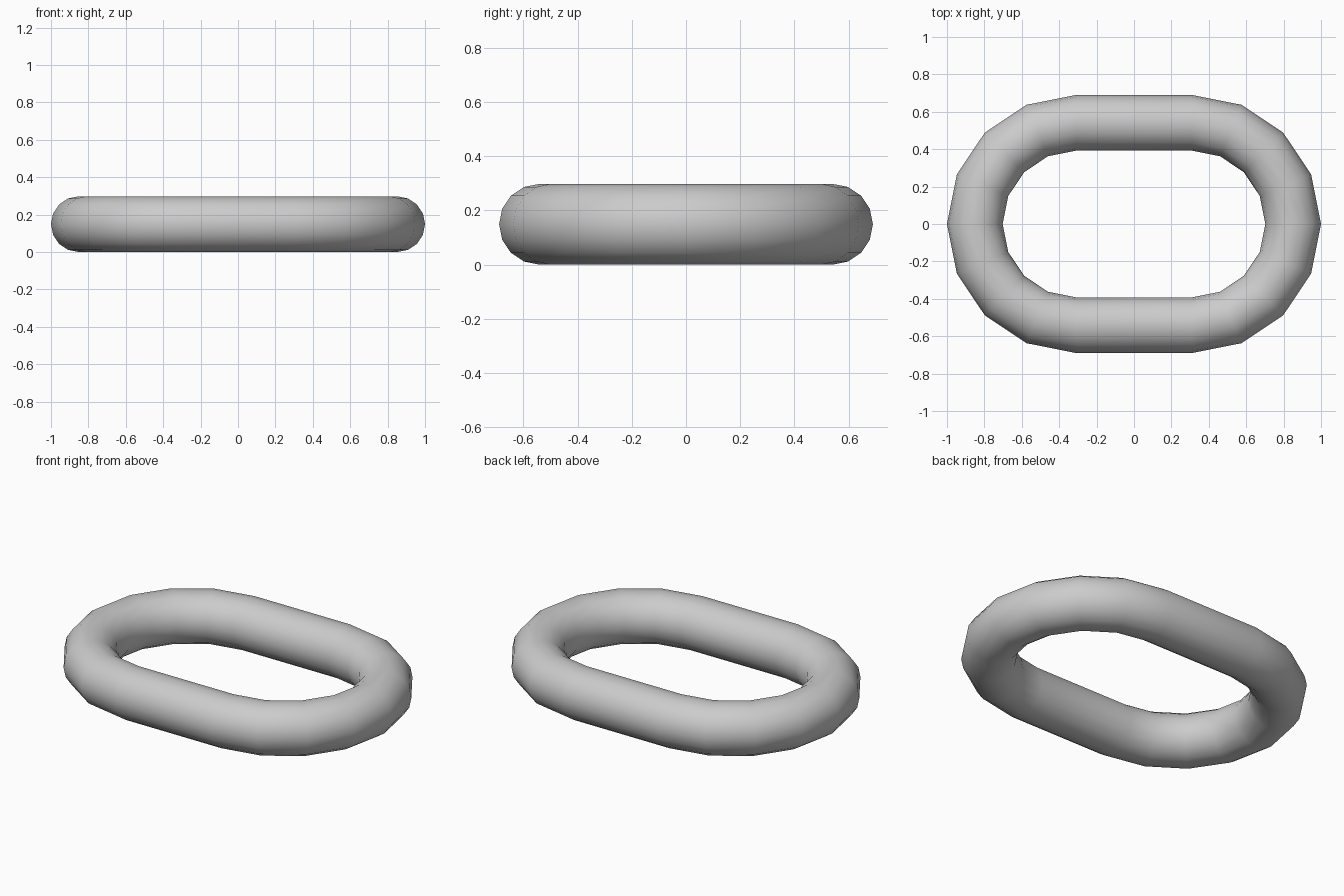
import bpy, bmesh
from math import pi, sin, cos

if "Cube" in bpy.data.objects:
    bpy.data.objects.remove(bpy.data.objects["Cube"])

HALF_STRAIGHT = 0.31   # half length of the straight sides
BEND = 0.541           # centreline radius of the end bends
TUBE = 0.149           # tube radius
BEND_STEPS, SIDES = 8, 16

# Centreline stations: two half circles joined by straight runs
stations = []
for sign, start in ((1, -pi / 2), (-1, pi / 2)):
    for i in range(BEND_STEPS + 1):
        stations.append((sign * HALF_STRAIGHT, start + pi * i / BEND_STEPS))

# Round section swept around the stations
bm = bmesh.new()
rings = []
for cx, a in stations:
    ring = []
    for j in range(SIDES):
        t = 2 * pi * j / SIDES
        r = BEND + TUBE * cos(t)
        ring.append(bm.verts.new((cx + r * cos(a), r * sin(a), TUBE + TUBE * sin(t))))
    rings.append(ring)

for i, ring in enumerate(rings):
    nxt = rings[(i + 1) % len(rings)]
    for j in range(SIDES):
        k = (j + 1) % SIDES
        bm.faces.new((ring[j], nxt[j], nxt[k], ring[k])).smooth = True
bmesh.ops.recalc_face_normals(bm, faces=bm.faces)

mesh = bpy.data.meshes.new("chain_link")
bm.to_mesh(mesh)
bm.free()
bpy.context.collection.objects.link(bpy.data.objects.new("chain_link", mesh))
